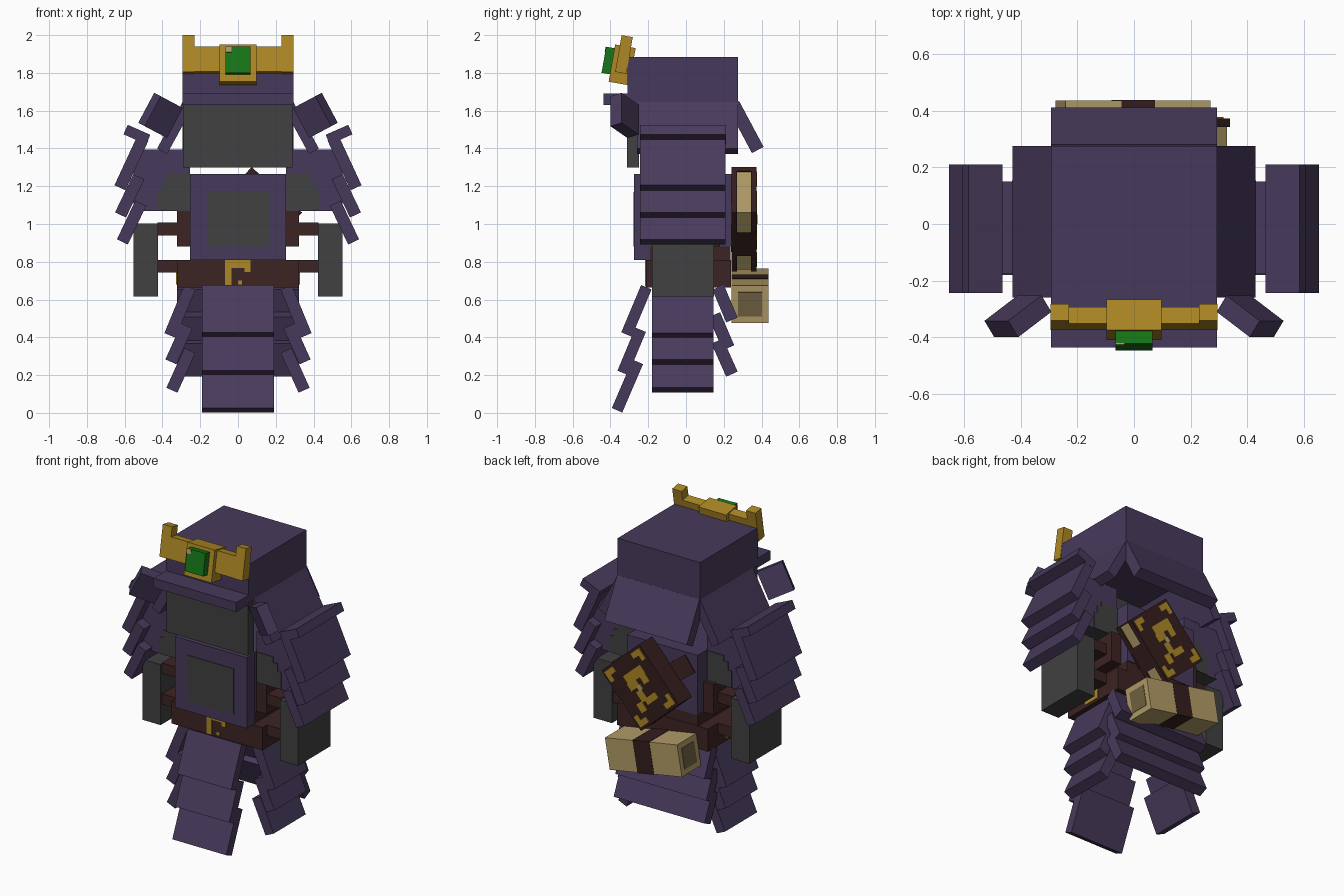
import bpy, bmesh, math
from mathutils import Vector as V

if "Cube" in bpy.data.objects:
    bpy.data.objects.remove(bpy.data.objects["Cube"])


def material(name, col):
    m = bpy.data.materials.new(name)
    m.diffuse_color = (*col, 1)
    m.use_nodes = True
    m.node_tree.nodes["Principled BSDF"].inputs["Base Color"].default_value = m.diffuse_color
    return m


PURPLE = material("purple_plate", (0.064, 0.042, 0.105))
GREY = material("dark_grey", (0.052, 0.052, 0.052))
BROWN = material("brown_leather", (0.047, 0.017, 0.017))
DARK = material("dark_leather", (0.036, 0.013, 0.013))
GOLD = material("gold", (0.42, 0.245, 0.018))
GREEN = material("green_gem", (0.008, 0.18, 0.009))
PAPER = material("paper", (0.45, 0.335, 0.135))
PAPER_DARK = material("paper_shadow", (0.17, 0.125, 0.055))
XYZ = (V((1, 0, 0)), V((0, 1, 0)), V((0, 0, 1)))


def box(name, c, size, mat, axes=XYZ):
    """Box with centre, full size and its three axis directions."""
    bm = bmesh.new()
    bmesh.ops.create_cube(bm, size=1)
    for v in bm.verts:
        v.co = V(c) + sum((axes[i] * (v.co[i] * size[i]) for i in range(3)), V())
    bmesh.ops.recalc_face_normals(bm, faces=bm.faces)
    me = bpy.data.meshes.new(name)
    bm.to_mesh(me)
    bm.free()
    me.materials.append(mat)
    ob = bpy.data.objects.new(name, me)
    bpy.context.collection.objects.link(ob)
    return ob


def span(name, x, y, z, mat):
    """Upright box from its ranges."""
    r = (x, y, z)
    return box(name, [sum(a) / 2 for a in r], [abs(a[1] - a[0]) for a in r], mat)


def slab(name, a, b, wide, width, thick, mat=PURPLE):
    """Slanted plate running from the middle of edge a to the middle of edge b."""
    a, b, w = V(a), V(b), V(wide)
    d = (b - a).normalized()
    box(name, (a + b) / 2, (width, thick, (b - a).length), mat, (w, w.cross(d), d))


X, Y, Z = XYZ

# ---- helmet ----
span("helmet", (-.293, .293), (-.31, .275), (1.64, 1.885), PURPLE)
span("helmet_brim", (-.293, .293), (-.437, -.31), (1.63, 1.69), PURPLE)
span("face_mask", (-.288, .288), (-.312, -.25), (1.3, 1.64), GREY)
slab("neck_flap", (0, .25, 1.635), (0, .38, 1.392), X, .585, .07)
a, b = math.radians(28), math.radians(34)
for s in (-1, 1):
    slab("side_flap", (s * .265, .008, 1.635), (s * .402, .008, 1.385), Y, .535, .06)
    # flared cheek wings
    d = V((s * math.cos(b) * math.cos(a), -math.sin(b), math.cos(b) * math.sin(a)))
    t = V((s * math.sin(b) * math.cos(a), math.cos(b), math.sin(b) * math.sin(a)))
    h = V((-s * math.sin(a), 0, math.cos(a)))
    box("cheek_wing", (s * .41, -.326, 1.575), (.16, .07, .18), PURPLE, (d, t, h))

# ---- crown, leaning back ----
k = math.radians(10)
LEAN = (X, V((0, math.cos(k), -math.sin(k))), V((0, math.sin(k), math.cos(k))))


def crown(name, x, y, z, size, mat):
    box(name, V((0, -.335, 1.86)) + LEAN[0] * x + LEAN[1] * y + LEAN[2] * z, size, mat, LEAN)


crown("crown_band", 0, 0, .008, (.59, .06, .135), GOLD)
crown("crown_centre", 0, 0, -.018, (.195, .11, .2), GOLD)
crown("crown_gem", 0, -.075, -.008, (.13, .05, .14), GREEN)
crown("gem_glint", -.05, -.1, .047, (.032, .006, .03), PAPER)
for s in (-1, 1):
    crown("crown_point", s * .262, 0, .038, (.066, .06, .197), GOLD)

# ---- torso ----
span("torso", (-.25, .25), (-.2, .24), (.88, 1.265), PURPLE)
span("chest_plate", (-.255, .255), (-.275, -.19), (.81, 1.265), PURPLE)
span("chest_panel", (-.165, .165), (-.279, -.272), (.88, 1.17), GREY)
span("waist", (-.25, .25), (-.19, .235), (.8, .885), BROWN)
span("side_straps", (-.322, .322), (-.17, .18), (.88, 1.075), BROWN)
slab("back_strap", (-.2, .242, 1.2), (.2, .242, .9), Y, .01, .12, BROWN)

# ---- belt and buckle ----
span("belt", (-.322, .322), (-.212, .237), (.665, .81), BROWN)
for x0, x1, z0, z1 in ((-.07, .065, .768, .81), (-.07, -.035, .67, .77),
                       (.035, .065, .745, .77), (0, .02, .68, .7)):
    span("buckle", (x0, x1), (-.217, -.21), (z0, z1), GOLD)

# ---- arms and shoulder armour ----
for s in (-1, 1):
    arm = span("upper_arm", (s * .255, s * .553), (-.175, .15), (1.07, 1.395), PURPLE)
    arm.data.materials.append(GREY)
    for f in arm.data.polygons:
        if f.normal.z < -.5:
            f.material_index = 1
    for y in (-.176, .151):
        for i, (w, z) in enumerate(((.43, 1.18), (.405, 1.23), (.375, 1.265))):
            span("arm_padding", (s * .256, s * w), (y - .003 - i * .0004, y + .003 + i * .0004),
                 (1.071, z), GREY)
    span("gauntlet", (s * .423, s * .552), (-.18, .147), (.615, 1.003), GREY)
    for z in (.94, .742):
        span("wrist_strap", (s * .3, s * .425), (-.165, .135), (z, z + .068), BROWN)
    span("side_buckle", (s * .32, s * .327), (-.06, .06), (.68, .79), GOLD)
    # shoulder cap and overlapping tiers
    slab("shoulder_cap", (s * .475, -.017, 1.447), (s * .595, -.017, 1.5), Y, .455, .055)
    for x0, z0, x1, z1 in ((.503, 1.455, .625, 1.192), (.525, 1.25, .622, 1.048),
                           (.515, 1.11, .612, .905)):
        slab("shoulder_tier", (s * x0, -.017, z0), (s * x1, -.017, z1), Y, .453, .064)

# ---- skirt tiers ----
for y0, z0, y1, z1 in ((-.21, .665, -.315, .415), (-.24, .44, -.335, .212), (-.255, .27, -.365, .014)):
    slab("front_skirt", (0, y0, z0), (0, y1, z1), X, .383, .06)
for y0, z0, y1, z1 in ((.17, .665, .243, .492), (.15, .52, .225, .345), (.165, .38, .243, .205)):
    slab("back_skirt", (0, y0, z0), (0, y1, z1), X, .645, .066)
for s in (-1, 1):
    for x0, z0, x1, z1 in ((.255, .665, .36, .41), (.27, .46, .355, .27), (.255, .33, .35, .12)):
        slab("side_skirt", (s * x0, -.017, z0), (s * x1, -.017, z1), Y, .325, .064)

# ---- tilted book on the back ----
t = math.radians(42)
BOOK = (V((math.cos(t), 0, -math.sin(t))), Y, V((math.sin(t), 0, math.cos(t))))


def book(name, u, y, v, size, mat):
    box(name, V((.065, y, 1.025)) + BOOK[0] * u + BOOK[2] * v, size, mat, BOOK)


book("book_cover_front", 0, .255, 0, (.36, .03, .42), DARK)
book("book_cover_back", 0, .358, 0, (.36, .03, .42), DARK)
book("book_spine", -.165, .307, 0, (.03, .11, .42), DARK)
book("book_pages", .008, .307, 0, (.33, .09, .405), PAPER)
book("book_clasp", .168, .307, -.02, (.024, .1, .16), DARK)
# gold tooling: corners and an uneven centre motif
for su in (-1, 1):
    for sv in (-1, 1):
        book("book_corner", su * .125, .374, sv * .175, (.08, .006, .035), GOLD)
        book("book_corner", su * .148, .374, sv * .14, (.034, .006, .04), GOLD)
for u, v, w, h in ((-.02, .08, .16, .06), (.03, .035, .08, .05), (-.07, .03, .05, .06),
                   (.02, -.045, .05, .07), (-.03, -.09, .1, .04), (.07, -.1, .05, .06)):
    book("book_motif", u, .374, v, (w, .005, h), GOLD)
book("book_stud", 0, .376, 0, (.035, .007, .035), PAPER)

# ---- scroll under the book ----
t = math.radians(10)
ROLL = (V((math.cos(t), 0, -math.sin(t))), Y, V((math.sin(t), 0, math.cos(t))))
C = V((-.003, .339, .62))
box("scroll", C, (.52, .194, .2), PAPER, ROLL)
box("scroll_strap", C, (.12, .197, .206), DARK, ROLL)
for s in (-1, 1):
    box("scroll_end", C + ROLL[0] * s * .26, (.006, .125, .13), PAPER_DARK, ROLL)
